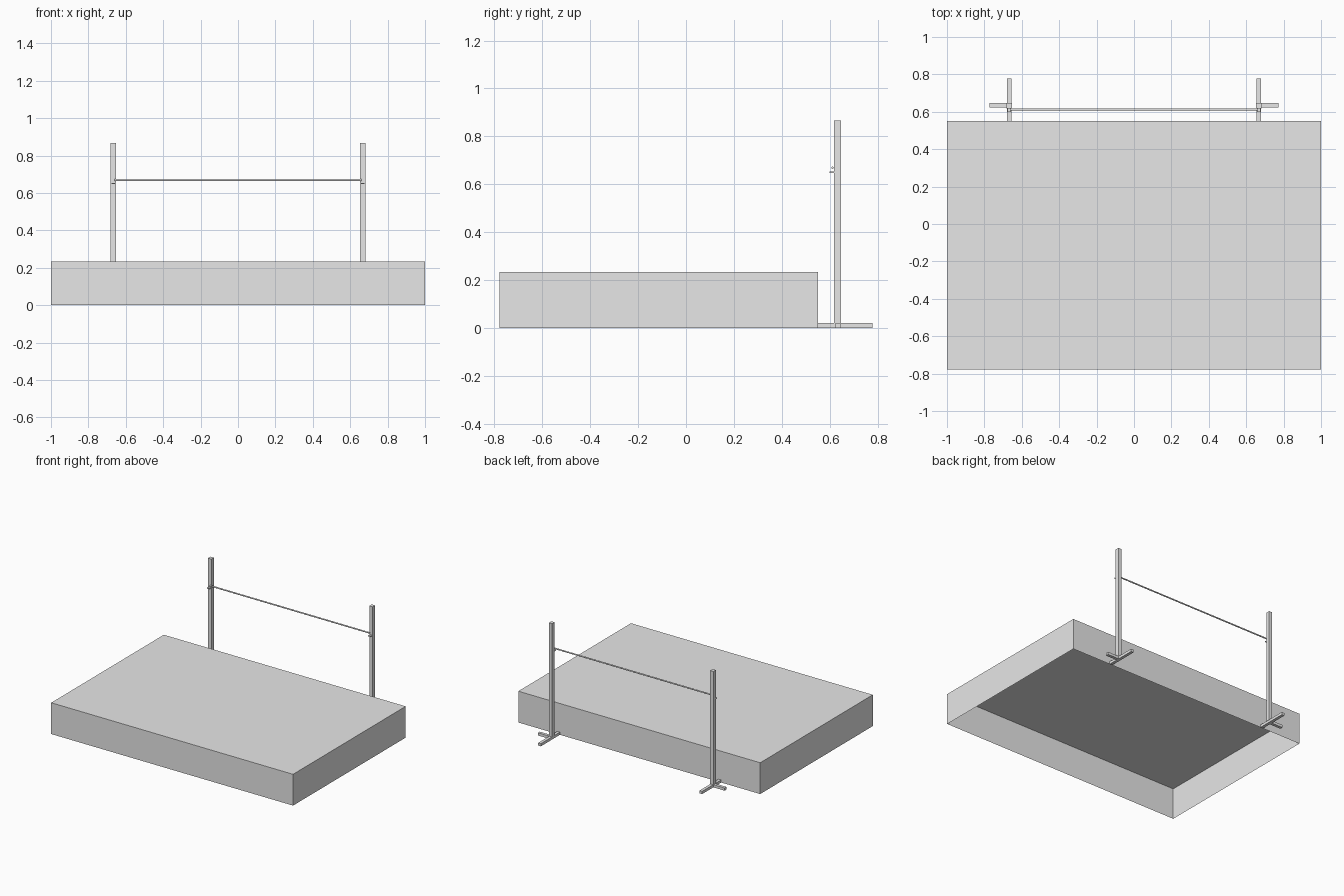
import bpy
import bmesh
from mathutils import Matrix

cube = bpy.data.objects.get("Cube")
if cube:
    bpy.data.objects.remove(cube, do_unlink=True)

# Single plain colour
grey = bpy.data.materials.new("light_grey")
grey.use_nodes = True
grey.diffuse_color = (0.8, 0.8, 0.8, 1)
grey.node_tree.nodes["Principled BSDF"].inputs["Base Color"].default_value = (0.8, 0.8, 0.8, 1)


def finish(name, bm):
    mesh = bpy.data.meshes.new(name)
    bm.to_mesh(mesh)
    bm.free()
    mesh.materials.append(grey)
    obj = bpy.data.objects.new(name, mesh)
    bpy.context.scene.collection.objects.link(obj)
    return obj


def box(name, low, high, open_bottom=False):
    """Box between two opposite corners, optionally without its floor."""
    size = [h - l for l, h in zip(low, high)]
    centre = [(h + l) / 2 for l, h in zip(low, high)]
    bm = bmesh.new()
    bmesh.ops.create_cube(bm, size=1, matrix=Matrix.Translation(centre) @ Matrix.Diagonal((*size, 1)))
    if open_bottom:
        floor = [f for f in bm.faces if f.normal.z < -0.5]
        bmesh.ops.delete(bm, geom=floor, context='FACES_ONLY')
    return finish(name, bm)


def mirrored_box(name, x_range, y_range, z_range):
    """The same box on the left (+x) and right (-x) sides."""
    for side, sign in (("left", 1), ("right", -1)):
        xs = sorted(sign * x for x in x_range)
        box(f"{side}_{name}", (xs[0], y_range[0], z_range[0]), (xs[1], y_range[1], z_range[1]))


# Landing mat: a hollow shell open underneath
box("landing_mat", (-1, -0.778, 0), (1, 0.552, 0.234), open_bottom=True)

# Uprights with T-shaped feet and bar pegs
POST_X = 0.667
mirrored_box("upright", (POST_X - 0.0135, POST_X + 0.0135), (0.618, 0.647), (0.018, 0.867))
mirrored_box("long_foot", (POST_X - 0.011, POST_X + 0.011), (0.552, 0.778), (0, 0.02))
mirrored_box("side_foot", (POST_X + 0.011, 0.772), (0.624, 0.646), (0, 0.02))
mirrored_box("bar_peg", (POST_X - 0.01, POST_X + 0.01), (0.6, 0.618), (0.647, 0.654))

# Crossbar
bm = bmesh.new()
bmesh.ops.create_cone(bm, cap_ends=True, segments=12, radius1=0.005, radius2=0.005, depth=1.32,
                      matrix=Matrix.Translation((0, 0.612, 0.669)) @ Matrix.Rotation(1.5708, 4, 'Y'))
finish("crossbar", bm)
